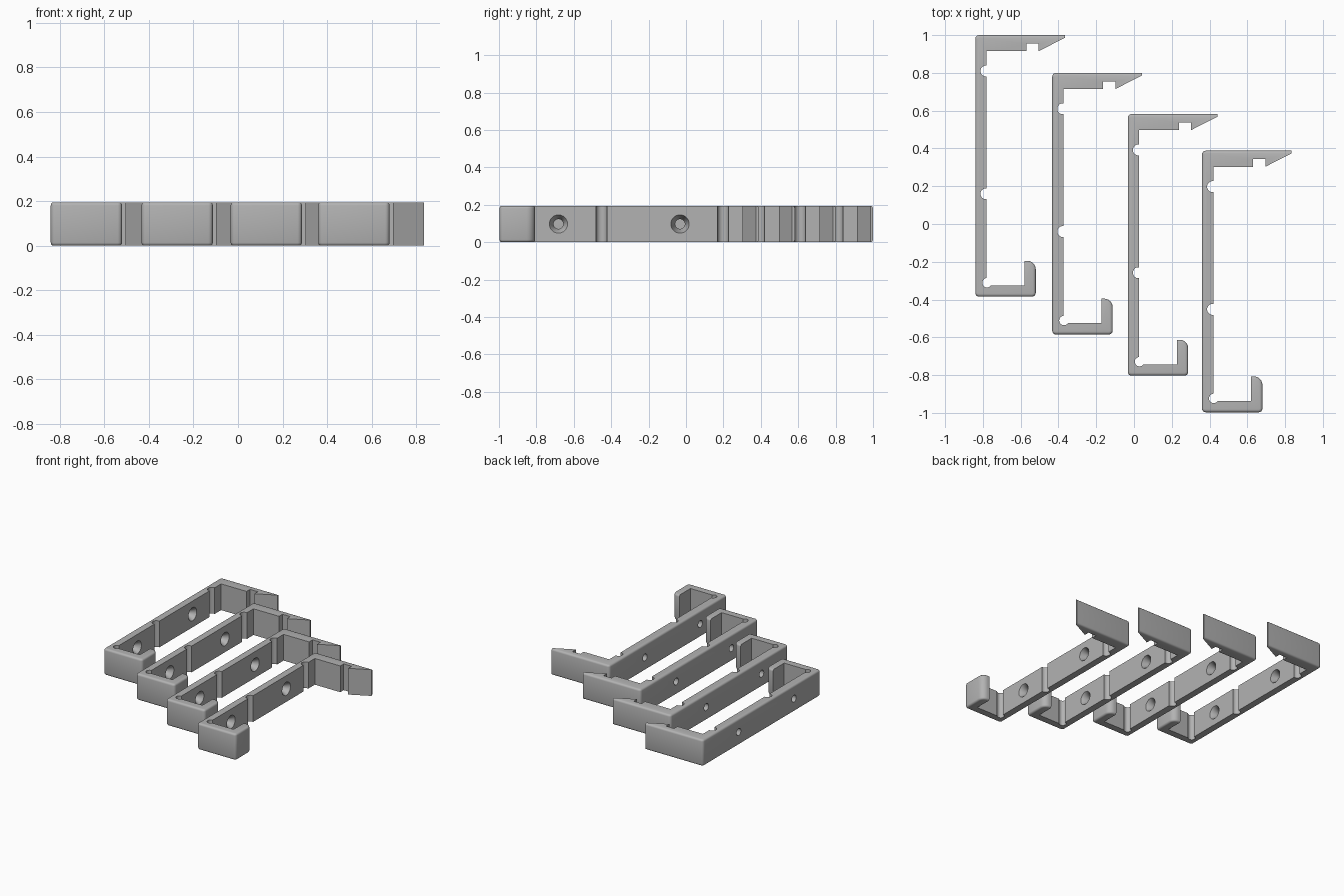
import bpy, bmesh, math

if "Cube" in bpy.data.objects:
    bpy.data.objects.remove(bpy.data.objects["Cube"])

H = 0.195          # bracket width along z
ROUND = 0.014      # softened outer edges

grey = bpy.data.materials.new("grey plastic")
grey.diffuse_color = (0.45, 0.45, 0.45, 1)
grey.use_nodes = True
grey.node_tree.nodes["Principled BSDF"].inputs["Base Color"].default_value = grey.diffuse_color


def arc(cx, cy, r, a0, a1, n):
    return [(cx + r * math.cos(math.radians(a0 + (a1 - a0) * i / n)),
             cy + r * math.sin(math.radians(a0 + (a1 - a0) * i / n))) for i in range(n + 1)]


def notch(y):
    """Round relief groove in the inner wall, walked upward."""
    return arc(0.056, y, 0.029, 278, 82, 14)


# Outer contour: arm tip, back corner, wall, foot and hook
outer = [(0.475, 0.0)]
outer += arc(0.02, -0.02, 0.02, 90, 180, 4)
outer += arc(0.02, -1.365, 0.02, 180, 270, 4)
outer += arc(0.30, -1.365, 0.02, 270, 360, 4)
outer += arc(0.275, -1.24, 0.045, 0, 90, 6)
outer += [(0.26, -1.195)]
# Inner contour: hook, foot, corner relief, wall grooves, barbed arm
inner = [(0.26, -1.325)]
inner += arc(0.062, -1.311, 0.025, 326, 95, 16)
inner += notch(-0.84) + notch(-0.19)
inner += [(0.06, -0.085), (0.27, -0.085), (0.27, -0.045), (0.335, -0.045),
          (0.335, -0.085), (0.475, -0.014)]
profile = outer + inner

# Bracket body
bm = bmesh.new()
verts = [bm.verts.new((x, y, 0)) for x, y in profile]
face = bm.faces.new(verts)
top = bmesh.ops.extrude_face_region(bm, geom=[face])["geom"]
top_verts = [v for v in top if isinstance(v, bmesh.types.BMVert)]
bmesh.ops.translate(bm, verts=top_verts, vec=(0, 0, H))
bmesh.ops.recalc_face_normals(bm, faces=bm.faces)
bm.verts.ensure_lookup_table()


def on_outer(v):
    return any(abs(v.co.x - x) + abs(v.co.y - y) < 1e-4 for x, y in outer)


rim = [e for e in bm.edges
       if abs(e.verts[0].co.z - e.verts[1].co.z) < 1e-6 and all(on_outer(v) for v in e.verts)]
bmesh.ops.bevel(bm, geom=rim, offset=ROUND, segments=3, profile=0.5,
                affect='EDGES', clamp_overlap=True)
mesh = bpy.data.meshes.new("bracket")
bm.to_mesh(mesh)
bm.free()
mesh.materials.append(grey)
body = bpy.data.objects.new("bracket_1", mesh)
bpy.context.collection.objects.link(body)


# Countersunk screw holes through the wall
def screw_cutter(y):
    b = bmesh.new()
    rings = []
    for x, r in [(-0.05, 0.026), (0.025, 0.026), (0.06, 0.049), (0.08, 0.049)]:
        rings.append([b.verts.new((x, y + r * math.cos(math.tau * i / 24),
                                   H / 2 + r * math.sin(math.tau * i / 24))) for i in range(24)])
    for p, q in zip(rings, rings[1:]):
        for i in range(24):
            j = (i + 1) % 24
            b.faces.new((p[i], p[j], q[j], q[i]))
    b.faces.new(rings[0])
    b.faces.new(rings[-1])
    bmesh.ops.recalc_face_normals(b, faces=b.faces)
    m = bpy.data.meshes.new("screw_cutter")
    b.to_mesh(m)
    b.free()
    m.materials.append(grey)
    ob = bpy.data.objects.new("screw_cutter", m)
    bpy.context.collection.objects.link(ob)
    ob.hide_render = True
    return ob


bpy.context.view_layer.objects.active = body
body.select_set(True)
for y in (-0.42, -1.07):
    cutter = screw_cutter(y)
    mod = body.modifiers.new("screw_hole", 'BOOLEAN')
    mod.operation, mod.solver, mod.object = 'DIFFERENCE', 'EXACT', cutter
    bpy.ops.object.modifier_apply(modifier=mod.name)
    bpy.data.objects.remove(cutter)
bpy.ops.object.shade_smooth_by_angle(angle=math.radians(35))

# Four staggered brackets sharing one mesh
for i, (x, y) in enumerate([(-0.84, 1.0), (-0.433, 0.80), (-0.033, 0.582), (0.36, 0.388)]):
    ob = body if i == 0 else bpy.data.objects.new(f"bracket_{i + 1}", body.data)
    if i:
        bpy.context.collection.objects.link(ob)
    ob.location = (x, y, 0)
